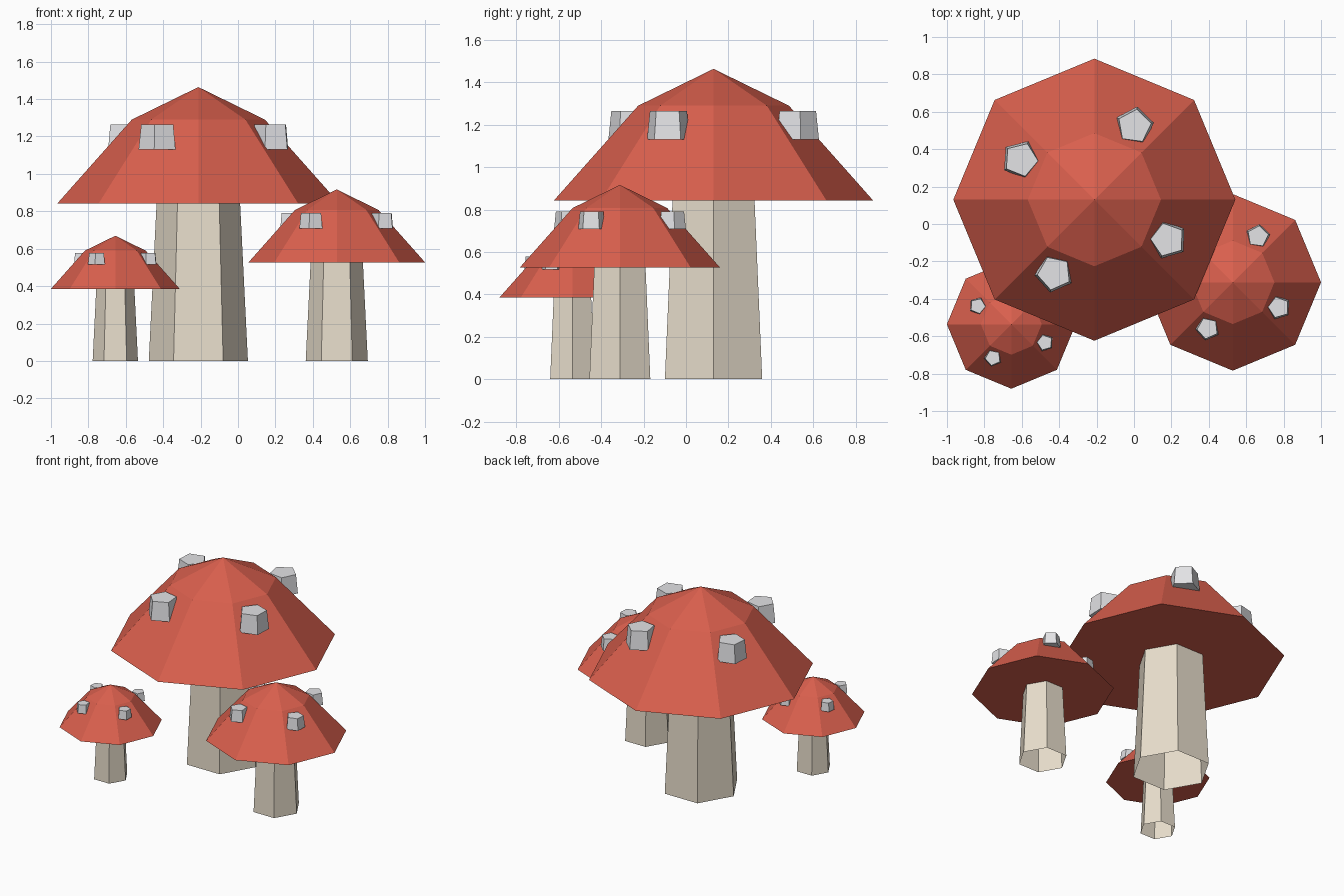
import bpy, bmesh, math

if "Cube" in bpy.data.objects:
    bpy.data.objects.remove(bpy.data.objects["Cube"])

def material(name, rgb):
    lin = [((c / 255 + 0.055) / 1.055) ** 2.4 for c in rgb]
    m = bpy.data.materials.new(name)
    m.diffuse_color = (*lin, 1)
    m.use_nodes = True
    m.node_tree.nodes["Principled BSDF"].inputs["Base Color"].default_value = m.diffuse_color
    return m

RED = material("cap red", (217, 95, 77))
CREAM = material("stem cream", (231, 221, 203))
PALE = material("spot pale grey", (227, 227, 230))

def lathe(name, profile, sides, turn, loc, scale, mat, closed=True):
    """Stack of polygon rings (radius, z); radius 0 closes to a point."""
    bm = bmesh.new()
    prev = None
    for r, z in profile:
        n = 1 if r == 0 else sides
        ring = [bm.verts.new((r * math.cos(turn + math.tau * i / sides),
                              r * math.sin(turn + math.tau * i / sides), z)) for i in range(n)]
        if prev is None:
            if closed:
                bm.faces.new(ring[::-1])
        else:
            for i in range(sides):
                j = (i + 1) % sides
                if n == 1:
                    bm.faces.new((prev[i], prev[j], ring[0]))
                else:
                    bm.faces.new((prev[i], prev[j], ring[j], ring[i]))
        prev = ring
    if closed and len(prev) > 1:
        bm.faces.new(prev)
    me = bpy.data.meshes.new(name)
    bm.to_mesh(me)
    bm.free()
    me.materials.append(mat)
    ob = bpy.data.objects.new(name, me)
    ob.location = loc
    ob.scale = (scale,) * 3
    bpy.context.collection.objects.link(ob)
    return ob

def mushroom(label, x, y, s):
    base = (x, y, 0)
    # six-sided tapered stem, an open tube
    lathe(label + "_stem", [(0.265, 0), (0.223, 0.85)], 6, 0, base, s, CREAM, closed=False)
    # eight-sided cap with flat underside
    lathe(label + "_cap", [(0.754, 0.842), (0.356, 1.29), (0, 1.464)], 8, 0, base, s, RED)
    # four pentagonal spots around the cap
    for i, turn in enumerate((10, -4, 42, 34)):
        a = math.radians(61.4 + 90 * i)
        loc = (x + 0.447 * s * math.cos(a), y + 0.447 * s * math.sin(a), 0)
        lathe(f"{label}_spot_{i + 1}", [(0.106, 1.13), (0.092, 1.265)], 5,
              math.radians(turn), loc, s, PALE)

mushroom("large", -0.212, 0.13, 1.0)
mushroom("medium", 0.528, -0.312, 0.626)
mushroom("small", -0.656, -0.536, 0.457)
